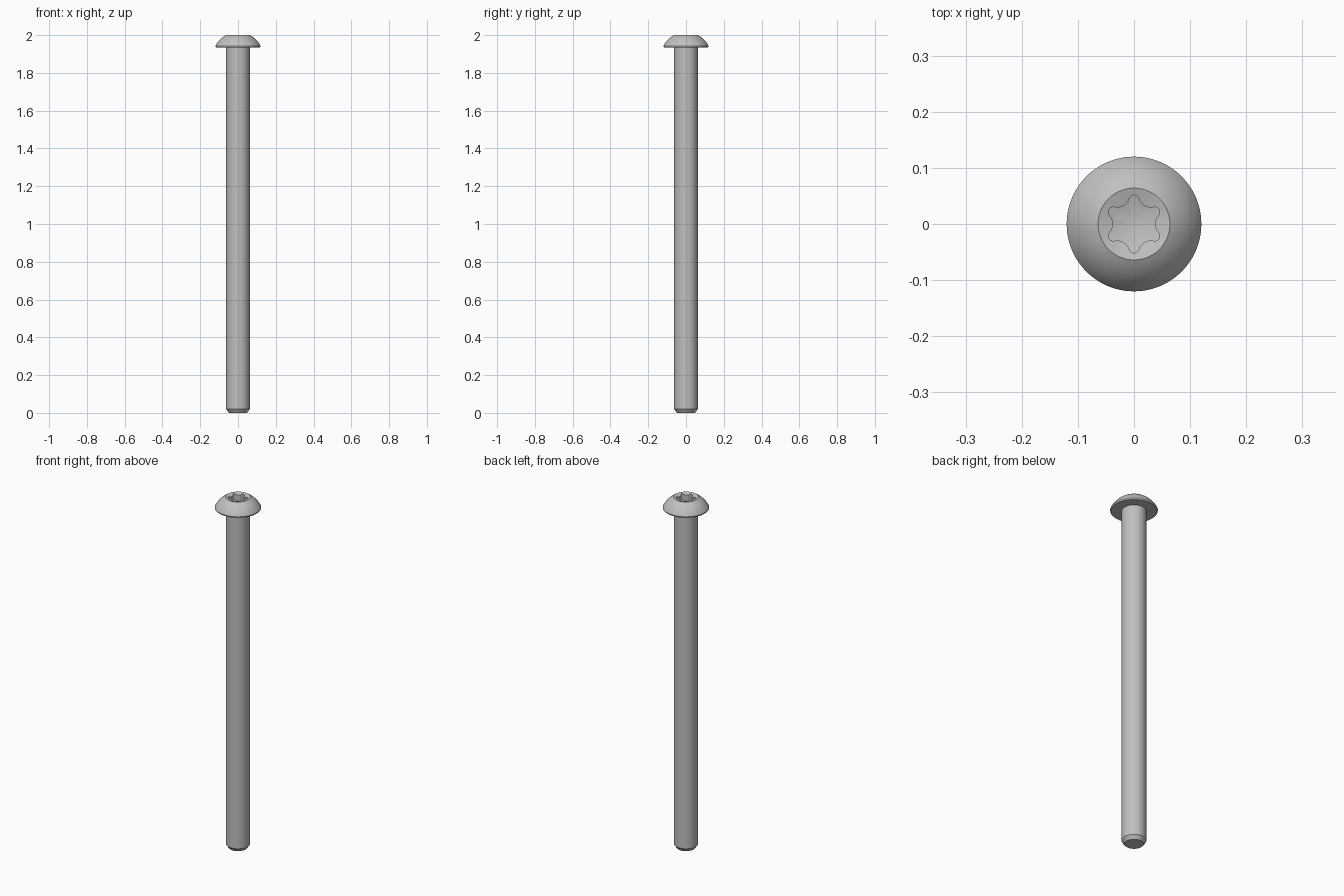
import bpy, bmesh
from math import sin, cos, pi, radians, atan2, asin, sqrt
from mathutils import Vector

cube = bpy.data.objects.get("Cube")
if cube:
    bpy.data.objects.remove(cube, do_unlink=True)

steel = bpy.data.materials.new("grey_steel")
steel.use_nodes = True
GREY = (0.53, 0.53, 0.53, 1)
steel.diffuse_color = GREY
steel.node_tree.nodes["Principled BSDF"].inputs["Base Color"].default_value = GREY


def add_object(name, bm):
    bmesh.ops.recalc_face_normals(bm, faces=bm.faces)
    mesh = bpy.data.meshes.new(name)
    bm.to_mesh(mesh)
    bm.free()
    mesh.materials.append(steel)
    obj = bpy.data.objects.new(name, mesh)
    bpy.context.collection.objects.link(obj)
    return obj


def lathe(name, profile, steps=96):
    """Turn a radius/height profile around the z axis."""
    bm = bmesh.new()
    verts = [bm.verts.new((r, 0, z)) for r, z in profile]
    edges = [bm.edges.new(pair) for pair in zip(verts, verts[1:])]
    bmesh.ops.spin(bm, geom=verts + edges, cent=(0, 0, 0), axis=(0, 0, 1),
                   angle=2 * pi, steps=steps)
    bmesh.ops.remove_doubles(bm, verts=bm.verts, dist=1e-5)
    return add_object(name, bm)


def star_outline(tip, valley, tip_round, steps=8):
    """Six-lobed outline made of tangent convex and concave arcs."""
    e = tip - tip_round
    k = valley - tip_round
    d = (e * e - k * k) / (2 * (e * cos(pi / 6) - k))
    hollow = d - valley
    # angle from the lobe centre to the neighbouring hollow centre
    lobe = Vector((e, 0))
    dent = Vector((d * cos(pi / 6), d * sin(pi / 6)))
    phi = atan2(dent.y - lobe.y, dent.x - lobe.x)
    touch = lobe + tip_round * Vector((cos(phi), sin(phi)))
    half = asin((dent - touch).cross(dent.normalized()) / hollow) if hollow else 0
    half = abs(half)
    points = []
    for i in range(6):
        turn = radians(90 + 60 * i)
        arc = [lobe + tip_round * Vector((cos(a), sin(a)))
               for a in (phi * (2 * j / steps - 1) for j in range(steps + 1))]
        for j in range(1, steps):
            a = pi + pi / 6 + half * (1 - 2 * j / steps)
            arc.append(dent + hollow * Vector((cos(a), sin(a))))
        for p in arc:
            points.append((p.x * cos(turn) - p.y * sin(turn),
                           p.x * sin(turn) + p.y * cos(turn)))
    return points


# Screw body: dished top, domed head, shank and chamfered end
RIM, HEAD, SHANK = 0.064, 0.12, 0.0625
UNDER, LIP = 1.935, 1.942
rise = 2 - LIP
h = (HEAD ** 2 - RIM ** 2 - rise ** 2) / (2 * rise)
radius = sqrt(HEAD ** 2 + h ** 2)
start, end = asin(RIM / radius), asin(HEAD / radius)
dome = []
for i in range(13):
    a = start + (end - start) * i / 12
    dome.append((radius * sin(a), LIP - h + radius * cos(a)))
profile = [(0, 1.981), *dome, (0.119, 1.937), (0.117, UNDER),
           (SHANK, UNDER), (SHANK, 0.02), (0.048, 0), (0, 0)]
screw = lathe("screw_body", profile)

# Socket cutter: six-lobed prism with a conical end
bm = bmesh.new()
outline = star_outline(0.0515, 0.0375, 0.009)
top = [bm.verts.new((x, y, 2.05)) for x, y in outline]
low = [bm.verts.new((x, y, 1.947 + 0.3 * sqrt(x * x + y * y))) for x, y in outline]
apex = bm.verts.new((0, 0, 1.947))
bm.faces.new(top)
for i in range(len(top)):
    j = (i + 1) % len(top)
    bm.faces.new((top[i], low[i], low[j], top[j]))
    bm.faces.new((low[i], apex, low[j]))
cutter = add_object("socket_cutter", bm)
cutter.hide_render = True

# Cut the socket, then drop the cutter
bpy.ops.object.select_all(action='DESELECT')
screw.select_set(True)
bpy.context.view_layer.objects.active = screw
cut = screw.modifiers.new("socket", 'BOOLEAN')
cut.operation = 'DIFFERENCE'
cut.solver = 'EXACT'
cut.object = cutter
bpy.ops.object.modifier_apply(modifier=cut.name)
bpy.data.objects.remove(cutter, do_unlink=True)
bpy.ops.object.shade_smooth_by_angle(angle=radians(32))
